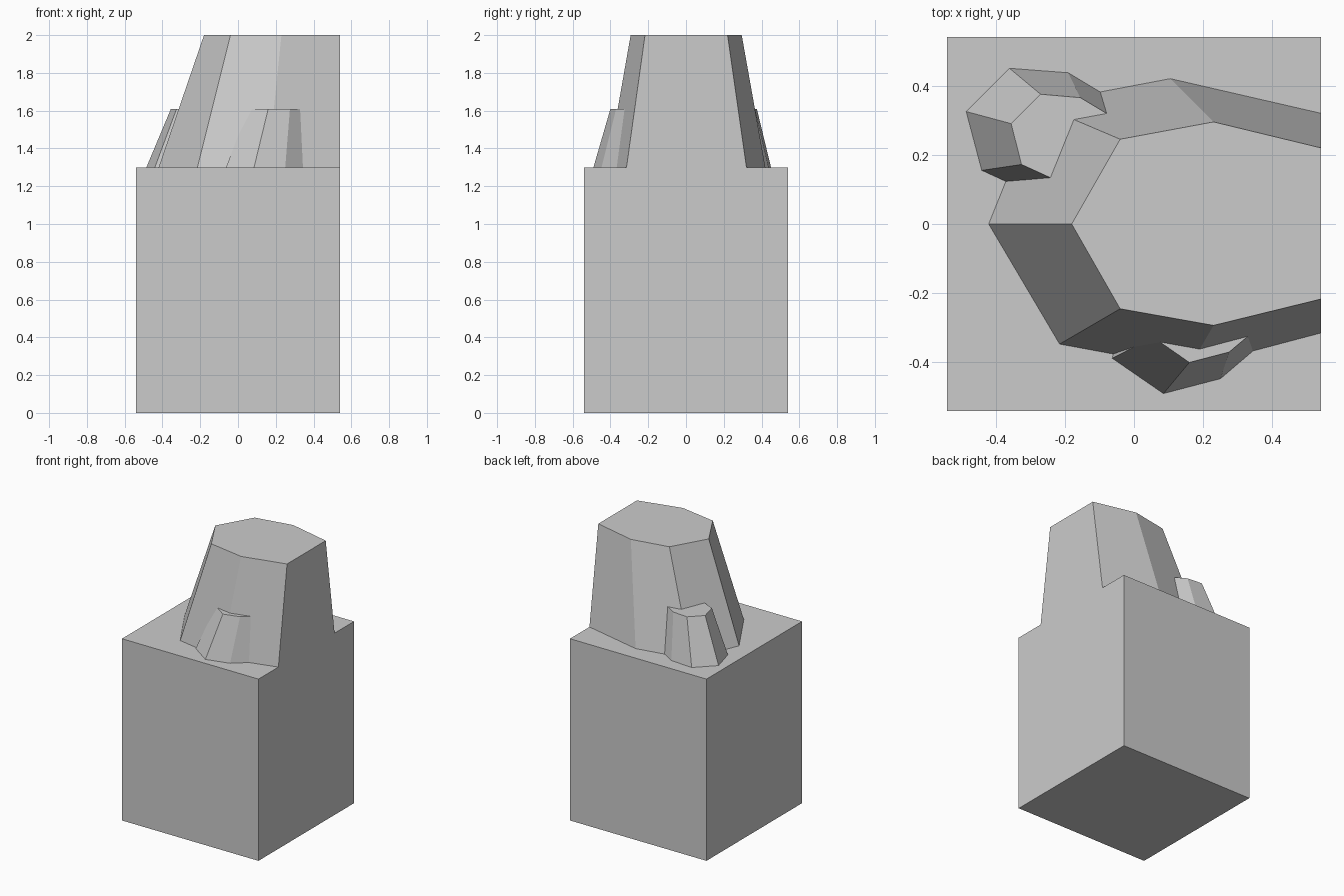
import bpy
import bmesh

cube = bpy.data.objects.get("Cube")
if cube:
    bpy.data.objects.remove(cube, do_unlink=True)

# One plain grey for everything
GREY = (0.6, 0.6, 0.6, 1.0)
stone = bpy.data.materials.new("stone grey")
stone.use_nodes = True
stone.diffuse_color = GREY
stone.node_tree.nodes["Principled BSDF"].inputs["Base Color"].default_value = GREY

HALF, LEDGE, CREST, KNOB = 0.54, 1.3, 2.0, 1.61


def loft(name, base, top, z0, z1):
    """Closed flat-sided solid between two matching outlines."""
    bm = bmesh.new()
    low = [bm.verts.new((x, y, z0)) for x, y in base]
    high = [bm.verts.new((x, y, z1)) for x, y in top]
    bm.faces.new(low)
    bm.faces.new(high)
    count = len(low)
    for i in range(count):
        j = (i + 1) % count
        bm.faces.new((low[i], low[j], high[j], high[i]))
    bmesh.ops.recalc_face_normals(bm, faces=bm.faces)
    mesh = bpy.data.meshes.new(name)
    bm.to_mesh(mesh)
    bm.free()
    mesh.materials.append(stone)
    obj = bpy.data.objects.new(name, mesh)
    bpy.context.collection.objects.link(obj)
    return obj


# Square block
square = [(-HALF, -HALF), (HALF, -HALF), (HALF, HALF), (-HALF, HALF)]
loft("base_block", square, square, 0, LEDGE)

# Large tapered rock, cut flush with one side of the block
loft("large_rock",
     [(HALF, -0.315), (0.158, -0.416), (-0.215, -0.347), (-0.42, 0),
      (-0.28, 0.347), (0.105, 0.42), (HALF, 0.32)],
     [(HALF, -0.217), (0.23, -0.293), (-0.04, -0.245), (-0.18, 0),
      (-0.04, 0.245), (0.23, 0.295), (HALF, 0.22)],
     LEDGE, CREST)

# Small rocks leaning into the large one
loft("back_small_rock",
     [(-0.25, 0.068), (-0.44, 0.155), (-0.485, 0.325),
      (-0.36, 0.45), (-0.19, 0.437), (-0.05, 0.353)],
     [(-0.2, 0.115), (-0.325, 0.172), (-0.355, 0.29),
      (-0.27, 0.375), (-0.155, 0.365), (0, 0.272)],
     LEDGE, KNOB)

loft("front_small_rock",
     [(-0.05, -0.33), (-0.063, -0.388), (0.085, -0.49),
      (0.25, -0.447), (0.36, -0.353)],
     [(0.07, -0.29), (0.055, -0.327), (0.16, -0.4),
      (0.275, -0.37), (0.352, -0.305)],
     LEDGE, KNOB)
